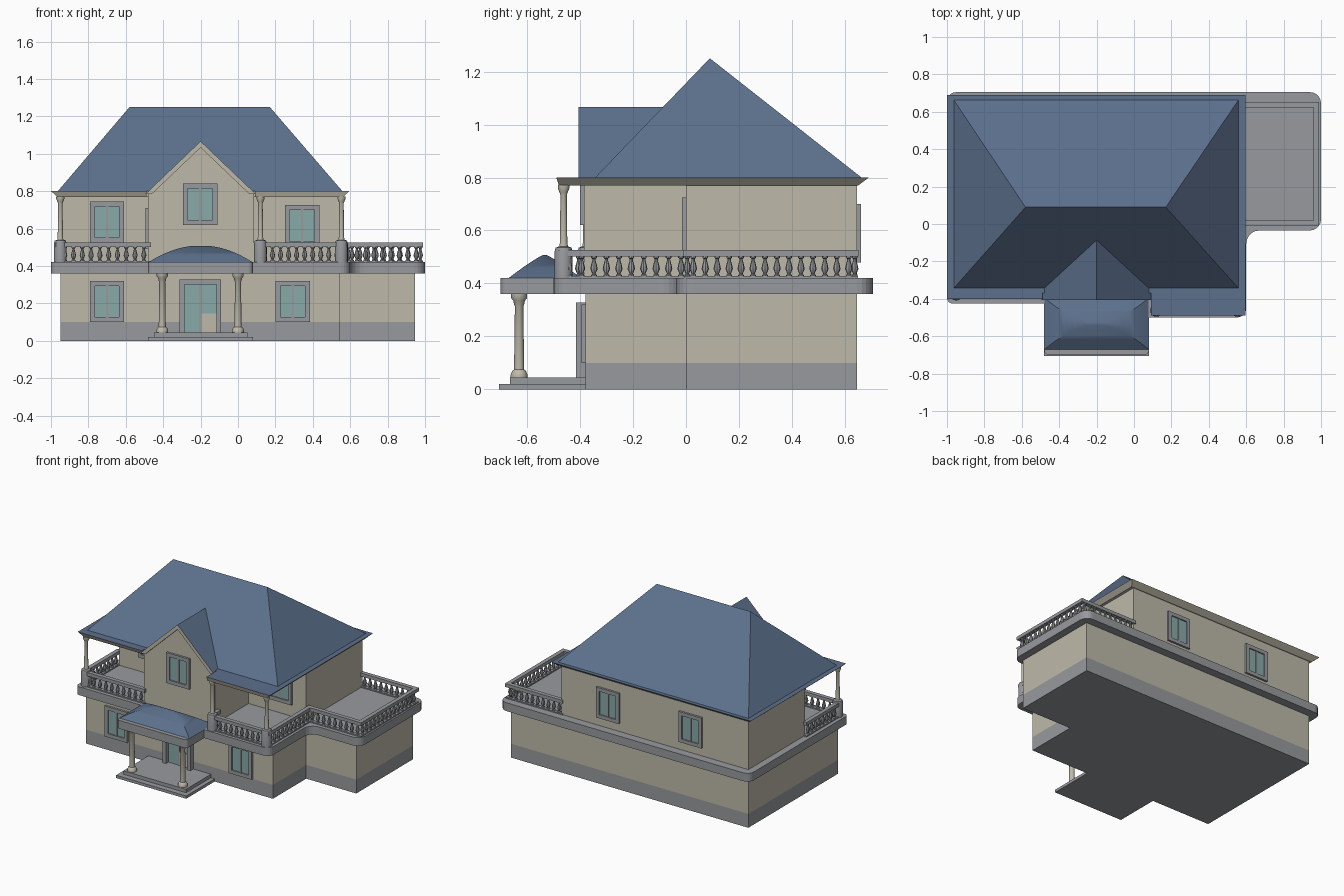
import bpy, bmesh, math
from mathutils import Vector

if "Cube" in bpy.data.objects:
    bpy.data.objects.remove(bpy.data.objects["Cube"])


def material(name, rgb):
    m = bpy.data.materials.new(name)
    m.diffuse_color = (*rgb, 1)
    m.use_nodes = True
    m.node_tree.nodes["Principled BSDF"].inputs["Base Color"].default_value = m.diffuse_color
    return m


WALL = material("cream wall", (0.515, 0.491, 0.402))
STONE = material("grey stone", (0.314, 0.323, 0.342))
ROOF = material("blue roof", (0.107, 0.162, 0.262))
GLASS = material("teal glass", (0.242, 0.402, 0.392))


def finish(bm, name, mats, smooth=False, rule=None):
    bmesh.ops.recalc_face_normals(bm, faces=bm.faces)
    if rule:
        for f in bm.faces:
            f.normal_update()
            f.material_index = rule(f)
    me = bpy.data.meshes.new(name)
    bm.to_mesh(me)
    bm.free()
    for m in mats:
        me.materials.append(m)
    ob = bpy.data.objects.new(name, me)
    bpy.context.collection.objects.link(ob)
    if smooth:
        bpy.context.view_layer.objects.active = ob
        ob.select_set(True)
        bpy.ops.object.shade_smooth_by_angle(angle=math.radians(40))
        ob.select_set(False)
    return ob


def add_box(bm, x0, x1, y0, y1, z0, z1, mat=0):
    loft_rings(bm, [[(x0, y0, z), (x1, y0, z), (x1, y1, z), (x0, y1, z)] for z in (z0, z1)], mat)


def loft_rings(bm, rings, mat=0):
    """Skin closed rings of equal length and cap both ends."""
    vs = [[bm.verts.new(p) for p in r] for r in rings]
    faces = [bm.faces.new(vs[0]), bm.faces.new(vs[-1])]
    n = len(vs[0])
    for a, b in zip(vs, vs[1:]):
        faces += [bm.faces.new((a[i], a[(i + 1) % n], b[(i + 1) % n], b[i])) for i in range(n)]
    for f in faces:
        f.material_index = mat


def prism(name, pts, z0, z1, mats, top=None, rule=None):
    bm = bmesh.new()
    loft_rings(bm, [[(x, y, z0) for x, y in pts], [(x, y, z1) for x, y in (top or pts)]])
    return finish(bm, name, mats, rule=rule)


def extrude_y(name, pts, y0, y1, mats, rule=None):
    bm = bmesh.new()
    loft_rings(bm, [[(x, y, z) for x, z in pts] for y in (y0, y1)])
    return finish(bm, name, mats, rule=rule)


def lathe(name, profile, spots, mat, sides=16):
    bm = bmesh.new()
    for cx, cy in spots:
        loft_rings(bm, [[(cx + r * math.cos(math.tau * i / sides), cy + r * math.sin(math.tau * i / sides), z)
                         for i in range(sides)] for r, z in profile])
    return finish(bm, name, [mat], smooth=True)


def rounded(corners, steps=5):
    """Fillet polygon corners given as (x, y, radius)."""
    out = []
    for i, (x, y, r) in enumerate(corners):
        p = Vector((x, y))
        a = (Vector(corners[i - 1][:2]) - p).normalized() * r
        b = (Vector(corners[(i + 1) % len(corners)][:2]) - p).normalized() * r
        if r == 0:
            out.append((x, y))
            continue
        for k in range(steps + 1):
            t = math.pi / 2 * k / steps
            out.append(tuple(p + a * (1 - math.sin(t)) + b * (1 - math.cos(t))))
    return out


def roof_rule(f):
    return 1 if f.normal.z > 0.3 else 0


# ground floor with grey base
ground = [(-.95, -.38), (.545, -.38), (.545, 0), (.945, 0), (.945, .645), (-.95, .645)]
prism("base", ground, 0, .1, [STONE])
prism("ground_floor_walls", ground, .1, .37, [WALL])

# balcony and porch slab
slab = rounded([(-1, .705, .05), (-1, -.425, .03), (-.48, -.425, 0), (-.48, -.7, .025), (.08, -.7, .025),
                (.08, -.5, 0), (.6, -.5, .05), (.6, -.035, .07), (1, -.035, .06), (1, .705, .06)])
prism("balcony_slab", slab, .36, .42, [STONE])

# upper floor and gabled bay
prism("upper_walls", [(-.95, 0), (.545, 0), (.545, .645), (-.95, .645)], .42, .785, [WALL])
extrude_y("gable_bay", [(-.48, .42), (.085, .42), (.085, .785), (-.2, 1.05), (-.48, .785)], -.385, 0, [WALL])

# flared eaves with blue top
eave_low = [(-.965, .65), (-.965, -.385), (-.49, -.385), (-.49, -.37), (.09, -.37), (.09, -.48), (.565, -.48), (.565, .65)]
eave_top = [(-1, .69), (-1, -.4), (-.49, -.4), (-.49, -.37), (.09, -.37), (.09, -.49), (.595, -.49), (.595, .69)]
prism("eaves", eave_low, .77, .8, [WALL, ROOF], top=eave_top, rule=roof_rule)

# main hipped roof
bm = bmesh.new()
c = [bm.verts.new((x, y, .798)) for x, y in ((-.965, -.345), (.56, -.345), (.56, .665), (-.965, .665))]
l, r = bm.verts.new((-.58, .09, 1.25)), bm.verts.new((.17, .09, 1.25))
for f in ((c[0], c[1], r, l), (c[1], c[2], r), (c[2], c[3], l, r), (c[3], c[0], l), c):
    bm.faces.new(f)
finish(bm, "main_roof", [ROOF])

# gable roof with cream verge
extrude_y("gable_roof", [(-.495, .785), (-.2, 1.067), (.095, .785), (.06, .785), (-.2, 1.033), (-.46, .785)],
          -.405, -.07, [WALL, ROOF], rule=roof_rule)

# curved porch roof
bm = bmesh.new()
rings = []
for t in (0, .15, .3, .45, .6, .72, .82, .9, .965):
    hx, hy = .278 * math.sqrt(1 - t), .137 * (1 - t) ** .85
    rings.append([(-.2 + sx * hx, -.533 + sy * hy, .42 + .09 * t) for sx, sy in ((-1, -1), (1, -1), (1, 1), (-1, 1))])
loft_rings(bm, rings)
finish(bm, "porch_roof", [ROOF], smooth=True)

# porch steps
bm = bmesh.new()
add_box(bm, -.48, .08, -.705, -.375, 0, .02)
add_box(bm, -.45, .05, -.665, -.375, .02, .045)
finish(bm, "porch_steps", [STONE])

# columns
lathe("porch_columns", [(.032, .045), (.032, .055), (.026, .07), (.019, .075), (.016, .315), (.019, .32),
                        (.022, .335), (.03, .345), (.03, .362)], [(-.405, -.63), (0, -.63)], WALL)
posts = [(-.95, -.375), (.12, -.462), (.553, -.462)]
lathe("balcony_pedestals", [(.034, .42), (.034, .52), (.03, .535), (.018, .54)], posts, STONE)
lathe("balcony_columns", [(.018, .53), (.014, .555), (.012, .735), (.016, .745), (.022, .76), (.022, .772)], posts, WALL)

# balustrades
runs = [((-.48, -.385), (-.95, -.385)), ((-.96, -.385), (-.96, 0)), ((.12, -.465), (.55, -.465)),
        ((.11, -.465), (.11, -.385)), ((.568, -.465), (.568, .005)), ((.568, .005), (.975, .005)),
        ((.975, .005), (.975, .637)), ((.975, .637), (.545, .637))]
bm = bmesh.new()
spots = []
for (xa, ya), (xb, yb) in runs:
    for w, z0, z1 in ((.015, .502, .526), (.013, .418, .428)):
        add_box(bm, min(xa, xb) - w, max(xa, xb) + w, min(ya, yb) - w, max(ya, yb) + w, z0, z1)
    n = max(1, round(math.hypot(xb - xa, yb - ya) / .045))
    spots += [(xa + (xb - xa) * (i + .5) / n, ya + (yb - ya) * (i + .5) / n) for i in range(n)]
finish(bm, "handrails", [STONE])
lathe("balusters", [(.011, .425), (.011, .432), (.006, .436), (.014, .455), (.011, .47), (.006, .488),
                    (.006, .493), (.011, .497), (.011, .505)], spots, STONE, 8)


def window(name, side, wall, u0, u1, z0, z1, depth=.015, sill=.026, panel=0):
    """Framed double pane on the wall plane; side is front, back or left."""
    bm = bmesh.new()

    def part(a, b, c, d, out, mat):
        if side == "left":
            add_box(bm, wall - out, wall + .005, a, b, c, d, mat)
        elif side == "front":
            add_box(bm, a, b, wall - out, wall + .005, c, d, mat)
        else:
            add_box(bm, a, b, wall - .005, wall + out, c, d, mat)
    w, mid = .026, (u0 + u1) / 2
    part(u0, u0 + w, z0, z1, depth, 0)
    part(u1 - w, u1, z0, z1, depth, 0)
    part(u0 + w, u1 - w, z1 - w, z1, depth, 0)
    if sill:
        part(u0 + w, u1 - w, z0, z0 + sill, depth, 0)
    part(mid - .007, mid + .007, z0 + sill, z1 - w, .011, 0)
    part(u0 + w, u1 - w, z0 + sill, z1 - w, .006, 1)
    if panel:
        part(mid + .007, u1 - w, z0, z0 + panel, .009, 2)
    finish(bm, name, [STONE, GLASS, WALL])


window("ground_window_left", "front", -.38, -.79, -.61, .1, .32)
window("ground_window_right", "front", -.38, .2, .385, .1, .32)
window("upper_window_left", "front", 0, -.79, -.61, .525, .745)
window("upper_window_right", "front", 0, .25, .435, .505, .725)
window("gable_window", "front", -.385, -.295, -.11, .62, .84)
window("bay_side_window", "left", -.48, -.29, -.11, .49, .71)
window("back_window_left", "back", .645, .075, .258, .48, .7)
window("back_window_right", "back", .645, -.585, -.402, .48, .7)
window("front_door", "front", -.38, -.312, -.09, .045, .328, depth=.035, sill=0, panel=.1)
